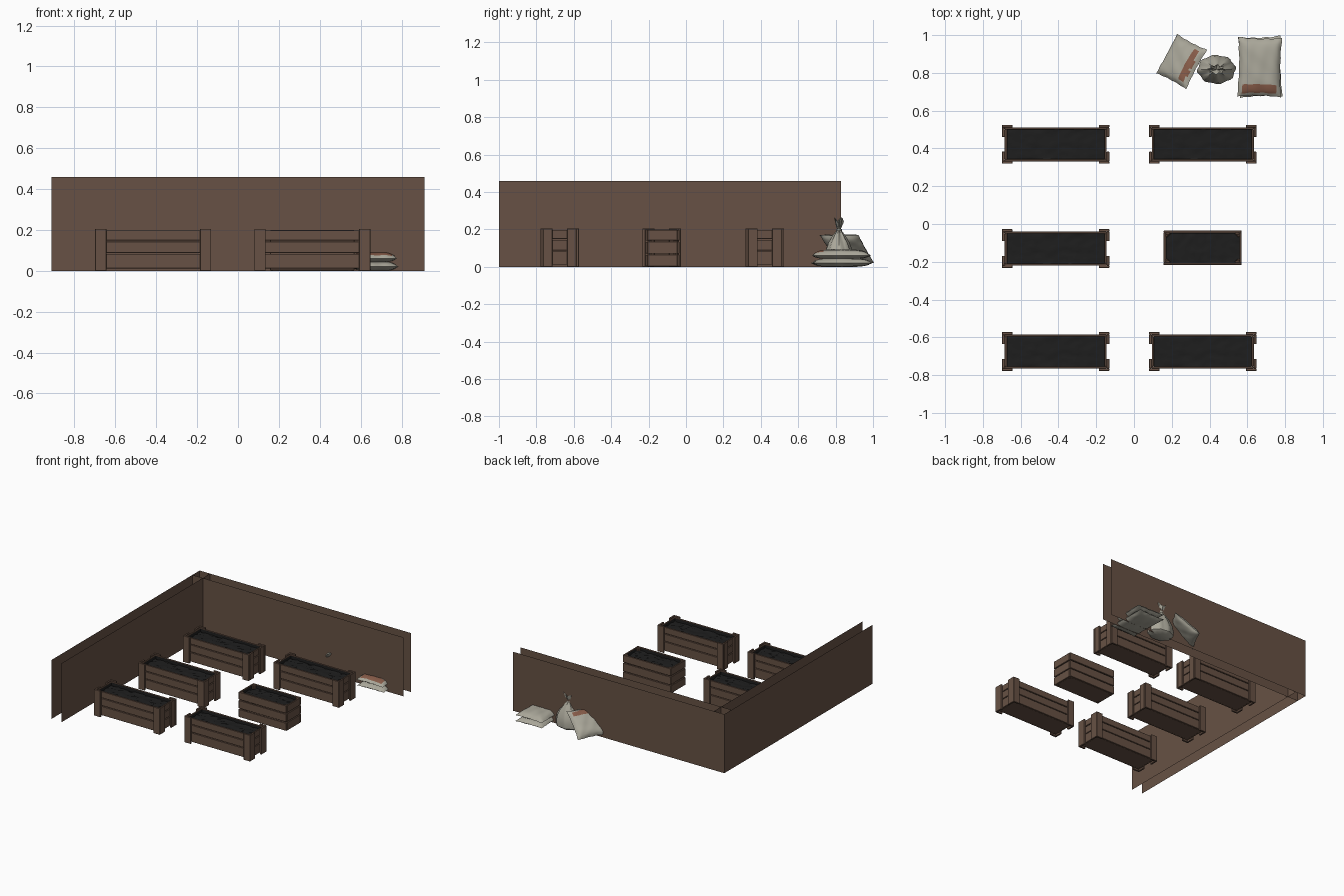
import bpy, bmesh, math, random
from mathutils import Matrix, Vector, Euler

random.seed(4)
if "Cube" in bpy.data.objects:
    bpy.data.objects.remove(bpy.data.objects["Cube"])


def material(name, rgb):
    m = bpy.data.materials.new(name)
    m.use_nodes = True
    m.diffuse_color = (*rgb, 1)
    m.node_tree.nodes["Principled BSDF"].inputs["Base Color"].default_value = (*rgb, 1)
    return m


WOOD = material("brown wood", (0.135, 0.083, 0.058))
SOIL = material("dark soil", (0.013, 0.013, 0.013))
CLOTH = material("sack cloth", (0.40, 0.385, 0.32))
PRINT = material("faded rust print", (0.24, 0.105, 0.065))


def finish(bm, name, *mats):
    me = bpy.data.meshes.new(name)
    bm.to_mesh(me)
    bm.free()
    for m in mats:
        me.materials.append(m)
    return me


def place(me, name, loc=(0, 0, 0), rot=(0, 0, 0), smooth=False):
    ob = bpy.data.objects.new(name, me)
    bpy.context.collection.objects.link(ob)
    ob.location, ob.rotation_euler = loc, rot
    if smooth:
        bpy.ops.object.select_all(action="DESELECT")
        ob.select_set(True)
        bpy.context.view_layer.objects.active = ob
        bpy.ops.object.shade_smooth_by_angle(angle=math.radians(45))
    return ob


def box(bm, x0, x1, y0, y1, z0, z1, bevel=0.0015):
    size = Matrix.Diagonal((x1 - x0, y1 - y0, z1 - z0, 1))
    mid = Matrix.Translation(((x0 + x1) / 2, (y0 + y1) / 2, (z0 + z1) / 2))
    vs = bmesh.ops.create_cube(bm, size=1, matrix=mid @ size)["verts"]
    if bevel:
        edges = list({e for v in vs for e in v.link_edges})
        bmesh.ops.bevel(bm, geom=edges, offset=bevel, segments=1, affect="EDGES")


# Planter parts, all centred on the origin
def slats(hx, hy, rows, t=0.011):
    bm = bmesh.new()
    for z0, z1 in rows:
        for s in (-1, 1):
            j = random.uniform(0, 0.002)
            y0, y1 = sorted((s * hy, s * (hy - t)))
            box(bm, -hx, hx, y0, y1, z0 + j, z1 - j)
            x0, x1 = sorted((s * hx, s * (hx - t)))
            box(bm, x0, x1, -hy + t, hy - t, z0 + j, z1 - j)
    z = rows[0][0]
    box(bm, -hx + t, hx - t, -hy + t, hy - t, z, z + 0.01, 0)
    return finish(bm, "slats", WOOD)


def posts(hx, hy, t=0.014, wx=0.055, wy=0.064, h=0.205):
    bm = bmesh.new()
    for sx in (-1, 1):
        for sy in (-1, 1):
            xs = sorted((sx * hx, sx * (hx - wx)))
            ys = sorted((sy * hy, sy * (hy - t)))
            box(bm, *xs, *ys, 0, h)
            xs = sorted((sx * hx, sx * (hx - t)))
            ys = sorted((sy * (hy - t), sy * (hy - wy)))
            box(bm, *xs, *ys, 0, h)
    return finish(bm, "corner boards", WOOD)


def soil(hx, hy, z, top):
    bm = bmesh.new()
    grid = bmesh.ops.create_grid(bm, x_segments=26, y_segments=10, size=1)["verts"]
    for v in grid:
        v.co = Vector((v.co.x * hx, v.co.y * hy, z + random.uniform(-0.004, 0.004)))
    # dark lining above the soil
    for s in (-1, 1):
        for a, b in (((-hx, s * hy), (hx, s * hy)), ((s * hx, -hy), (s * hx, hy))):
            ring = [(*a, z - 0.02), (*b, z - 0.02), (*b, top), (*a, top)]
            bm.faces.new([bm.verts.new(p) for p in ring])
    return finish(bm, "soil", SOIL)


big_slats = slats(0.27, 0.09, ((0.012, 0.083), (0.087, 0.144), (0.148, 0.198)))
big_posts = posts(0.284, 0.103)
big_soil = soil(0.2585, 0.0785, 0.172, 0.193)
LEFT, RIGHT = 0.364, -0.415
spots = [(RIGHT, y) for y in (-0.675, -0.13, 0.422)] + [(LEFT, y) for y in (-0.675, 0.422)]
for n, (x, y) in enumerate(spots, 1):
    place(big_slats, f"planter_{n}_slats", (x, y, 0))
    place(big_posts, f"planter_{n}_corner_boards", (x, y, 0))
    place(big_soil, f"planter_{n}_soil", (x, y, 0), smooth=True)

# Small crate with its posts inside
crate = (0.363, -0.126, 0)
place(slats(0.206, 0.091, ((0.002, 0.066), (0.07, 0.135), (0.139, 0.2))), "crate_slats", crate)
place(posts(0.195, 0.08, 0.012, 0.022, 0.022, 0.196), "crate_inner_posts", crate)
place(soil(0.1945, 0.0795, 0.172, 0.194), "crate_soil", crate, smooth=True)


# Two parallel sheets on each of two sides
def sheet(name, a, b, h=0.46):
    bm = bmesh.new()
    bm.faces.new([bm.verts.new(p) for p in ((*a, 0), (*b, 0), (*b, h), (*a, h))])
    place(finish(bm, name, WOOD), name)


for tag, d in (("outer", 0), ("inner", 0.09)):
    sheet(f"back_wall_{tag}", (-0.912, 0.83 - d), (0.912, 0.83 - d))
    sheet(f"side_wall_{tag}", (-0.912 + d, 0.83), (-0.912 + d, -1))


# Stuffed sack: two puffed grids joined at a pinched seam
def sack(name, hx, hy, up, down, loc, rot, band=None):
    bm = bmesh.new()
    n = 20
    for side, h in ((1, up), (-1, down)):
        new = bmesh.ops.create_grid(bm, x_segments=n, y_segments=n, size=1)["verts"]
        for v in new:
            u, w = v.co.x, v.co.y
            puff = max(0, (1 - u ** 4) * (1 - w ** 4)) ** 0.6
            crease = 1 + 0.08 * math.sin(7 * u + 3 * w) * math.sin(5 * w - 2 * u)
            rag = 0.012 * math.sin(11 * (u + w))
            v.co = Vector((u * hx * (0.94 + 0.06 * w * w + rag),
                           w * hy * (0.95 + 0.05 * u * u + rag), side * h * puff * crease))
        if side < 0:
            bmesh.ops.reverse_faces(bm, faces=list({f for v in new for f in v.link_faces}))
    bmesh.ops.remove_doubles(bm, verts=bm.verts, dist=0.0005)
    for f in bm.faces:
        c = f.calc_center_median()
        f.material_index = int(bool(band) and c.z > 0 and band(c))
    place(finish(bm, name, CLOTH, PRINT), name, loc, rot, True)


sack("lower_flat_sack", 0.113, 0.162, 0.026, 0.02, (0.668, 0.832, 0.02), (0, 0, 0.03))
sack("upper_flat_sack", 0.116, 0.158, 0.032, 0.018, (0.665, 0.83, 0.06), (0, 0, -0.02),
     lambda c: -0.14 < c.y < -0.095 and abs(c.x) < 0.095)
sack("leaning_sack", 0.118, 0.118, 0.033, 0.022, (0.252, 0.86, 0.095),
     Euler((0, math.radians(-40), math.radians(-28))),
     lambda c: 0.06 < c.x < 0.095 and abs(c.y) < 0.09)

# Standing sack gathered at the neck, with a flared mouth
bm = bmesh.new()
SEG = 32
profile = [(0, 0.0), (0.075, 0.0), (0.098, 0.014), (0.1, 0.05), (0.09, 0.09), (0.068, 0.13),
           (0.042, 0.165), (0.02, 0.19), (0.016, 0.203), (0.024, 0.215), (0.036, 0.24),
           (0.042, 0.254), (0.02, 0.236), (0, 0.225)]
rings = []
for r, z in profile:
    ring = []
    for i in range(SEG):
        a = math.tau * i / SEG
        fold = 1 + (0.05 + 0.8 * max(0, z - 0.08)) * math.sin(8 * a + 9 * z)
        flat = 0.76 if z < 0.2 else 0.55
        lift = 0.009 * math.sin(3 * a) if z > 0.23 and r else 0
        ring.append(bm.verts.new((r * fold * math.cos(a), r * fold * flat * math.sin(a), z + lift)))
    rings.append(ring)
for lo, hi in zip(rings, rings[1:]):
    for i in range(SEG):
        k = (i + 1) % SEG
        bm.faces.new((lo[i], lo[k], hi[k], hi[i]))
bmesh.ops.remove_doubles(bm, verts=bm.verts, dist=0.0002)
place(finish(bm, "tied_sack", CLOTH), "tied_sack", (0.437, 0.818, 0), smooth=True)

# Cord around the neck
bm = bmesh.new()
for i in range(16):
    a, b = (math.tau * (i + s) / 16 for s in (0, 1))
    quad = [(0.021 * math.cos(t), 0.017 * math.sin(t), z)
            for t, z in ((a, 0.193), (b, 0.193), (b, 0.203), (a, 0.203))]
    bm.faces.new([bm.verts.new(p) for p in quad])
place(finish(bm, "neck_cord", CLOTH), "neck_cord", (0.437, 0.818, 0))
